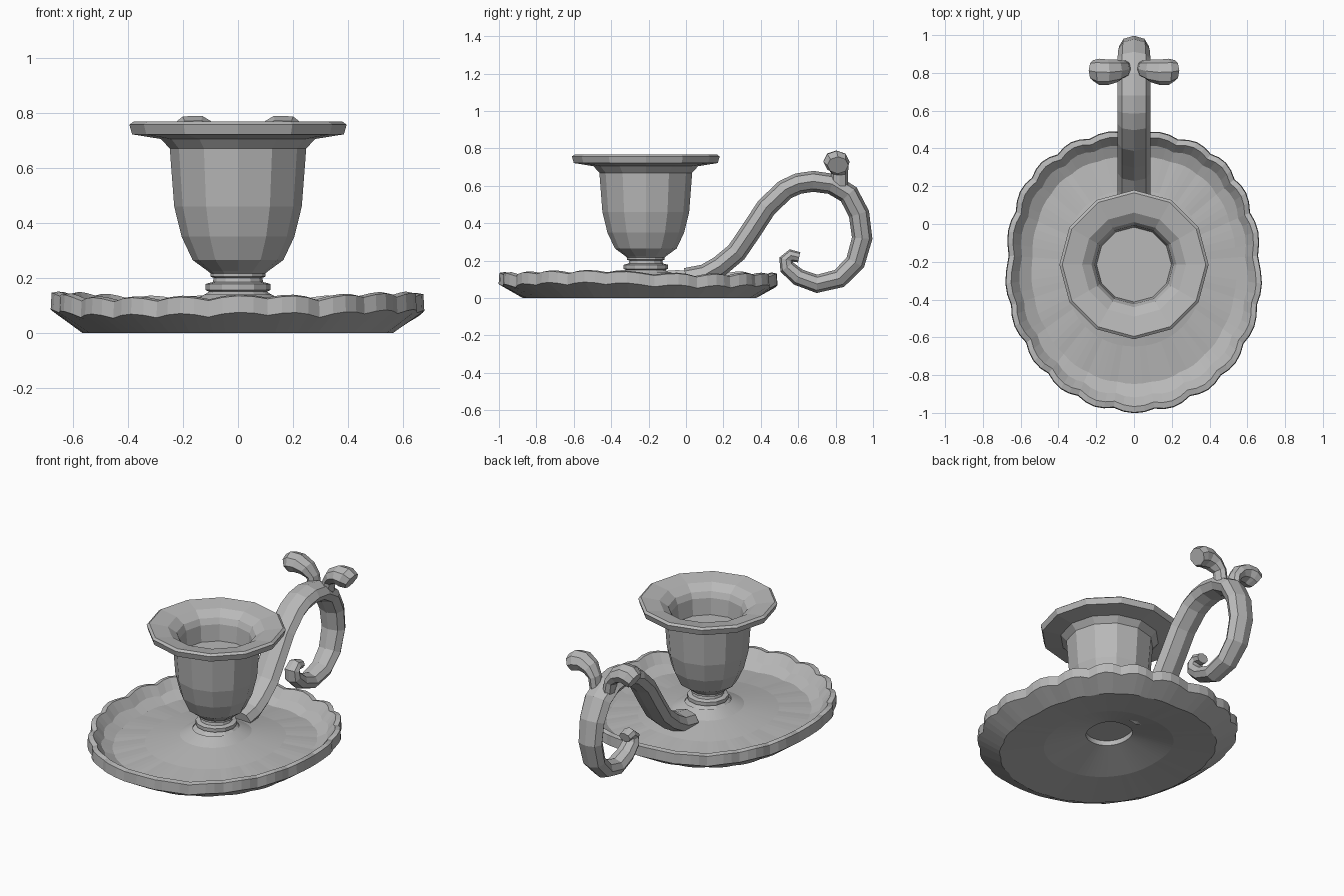
import bpy, bmesh, math, random
from mathutils import Vector

random.seed(4)
TAU = math.tau

cube = bpy.data.objects.get("Cube")
if cube:
    bpy.data.objects.remove(cube, do_unlink=True)

metal = bpy.data.materials.new("grey_metal")
metal.use_nodes = True
GREY = (0.48, 0.48, 0.48, 1)
metal.diffuse_color = GREY
metal.node_tree.nodes["Principled BSDF"].inputs["Base Color"].default_value = GREY


def loft(name, loops, wrap=False):
    """Skin a list of closed point loops; cap both ends unless wrapped."""
    bm = bmesh.new()
    rings = [[bm.verts.new(p) for p in loop] for loop in loops]
    pairs = list(zip(rings, rings[1:]))
    if wrap:
        pairs.append((rings[-1], rings[0]))
    for a, b in pairs:
        n = len(a)
        for i in range(n):
            j = (i + 1) % n
            bm.faces.new((a[i], a[j], b[j], b[i]))
    if not wrap:
        bm.faces.new(rings[0])
        bm.faces.new(rings[-1])
    bmesh.ops.recalc_face_normals(bm, faces=bm.faces)
    mesh = bpy.data.meshes.new(name)
    bm.to_mesh(mesh)
    bm.free()
    mesh.materials.append(metal)
    ob = bpy.data.objects.new(name, mesh)
    bpy.context.collection.objects.link(ob)
    return ob


def lathe(name, profile, sides, y):
    return loft(name, [[(r * math.sin(TAU * i / sides), y + r * math.cos(TAU * i / sides), z)
                        for i in range(sides)] for r, z in profile])


def tube(name, path, sizes, side, sides=8):
    """Sweep an oval along a path; sizes are (half width, half thickness)."""
    pts = [Vector(p) for p in path]
    side = Vector(side)
    loops = []
    for k, p in enumerate(pts):
        t = (pts[min(k + 1, len(pts) - 1)] - pts[max(k - 1, 0)]).normalized()
        up = t.cross(side).normalized()
        w, h = sizes[k]
        angles = [TAU * i / sides for i in range(sides)]
        loops.append([p + side * w * math.cos(a) + up * h * math.sin(a) for a in angles])
    return loft(name, loops)


# Scalloped dish: (radius fraction, height, scallop strength)
CUP_Y = -0.215
DISH_Y = -0.252
LOBES, STEPS = 21, 4
N = LOBES * STEPS
dish_profile = [(0.18, 0.09, 0), (0.5, 0.025, 0), (0.83, 0.0, 0.5), (0.99, 0.07, 1),
                (0.985, 0.13, 1), (0.945, 0.135, 1), (0.885, 0.08, 0.8), (0.8, 0.05, 0.3),
                (0.55, 0.068, 0), (0.28, 0.105, 0), (0.18, 0.14, 0)]
jitter = [random.uniform(-1, 1) for _ in range(LOBES)]
loops = []
for frac, z, amount in dish_profile:
    loop = []
    for i in range(N):
        a = TAU * i / N
        s, c = math.sin(a), math.cos(a)
        power = 0.84 if c > 0 else 0.95          # squarer towards the handle
        x = 0.675 * math.copysign(abs(s) ** power, s)
        y = 0.75 * math.copysign(abs(c) ** power, c)
        wave = abs(math.sin(math.pi * i / STEPS)) - 0.5
        blend = (i % STEPS) / STEPS
        j = jitter[i // STEPS] * (1 - blend) + jitter[(i // STEPS + 1) % LOBES] * blend
        f = frac + amount * (0.025 * wave + 0.012 * j)
        lift = amount * (0.014 * wave + 0.012 * j) if z else 0
        centre = DISH_Y + (CUP_Y - DISH_Y) * (1 - frac)
        loop.append((x * f, centre + y * f, z + lift))
    loops.append(loop)
loft("dish", loops, wrap=True)

# Cup, with flared rim and shallow socket
lathe("cup", [(0.08, 0.20), (0.11, 0.225), (0.165, 0.265), (0.205, 0.35), (0.232, 0.46),
              (0.248, 0.67), (0.28, 0.705), (0.385, 0.722), (0.395, 0.757), (0.38, 0.768),
              (0.275, 0.75), (0.225, 0.715), (0.208, 0.68), (0.198, 0.58)], 12, CUP_Y)

# Stem with two collars
lathe("stem", [(0.15, 0.12), (0.105, 0.15), (0.118, 0.156), (0.118, 0.178), (0.092, 0.185),
               (0.088, 0.2), (0.1, 0.205), (0.1, 0.222), (0.08, 0.235)], 12, CUP_Y)

# Scrolled handle, given as (y, z) points
scroll = [(0.0, 0.105), (0.1, 0.125), (0.18, 0.17), (0.27, 0.245), (0.345, 0.355),
          (0.43, 0.485), (0.53, 0.58), (0.6, 0.612), (0.68, 0.624), (0.78, 0.61), (0.87, 0.555),
          (0.925, 0.45), (0.942, 0.32), (0.905, 0.19), (0.82, 0.105), (0.7, 0.076),
          (0.6, 0.112), (0.54, 0.165), (0.535, 0.205), (0.56, 0.228), (0.605, 0.218)]
last = len(scroll) - 1
sizes = []
for k in range(last + 1):
    taper = max(0, (k - 10) / (last - 10))
    sizes.append((0.088 - 0.05 * taper, 0.056 - 0.028 * taper ** 2))
tube("handle", [(0, y, z) for y, z in scroll], sizes, (1, 0, 0))

# Pair of curled knobs on top of the handle
for name, m in (("left_knob", 1), ("right_knob", -1)):
    path = [(0.045, 0.82, 0.6), (0.055, 0.82, 0.67), (0.09, 0.81, 0.712),
            (0.14, 0.803, 0.733), (0.182, 0.805, 0.728), (0.215, 0.812, 0.71)]
    tube(name, [(m * x, y, z) for x, y, z in path],
         [(0.046, 0.034), (0.046, 0.034), (0.06, 0.046), (0.068, 0.057),
          (0.07, 0.062), (0.056, 0.052)], (0, 1, 0))
